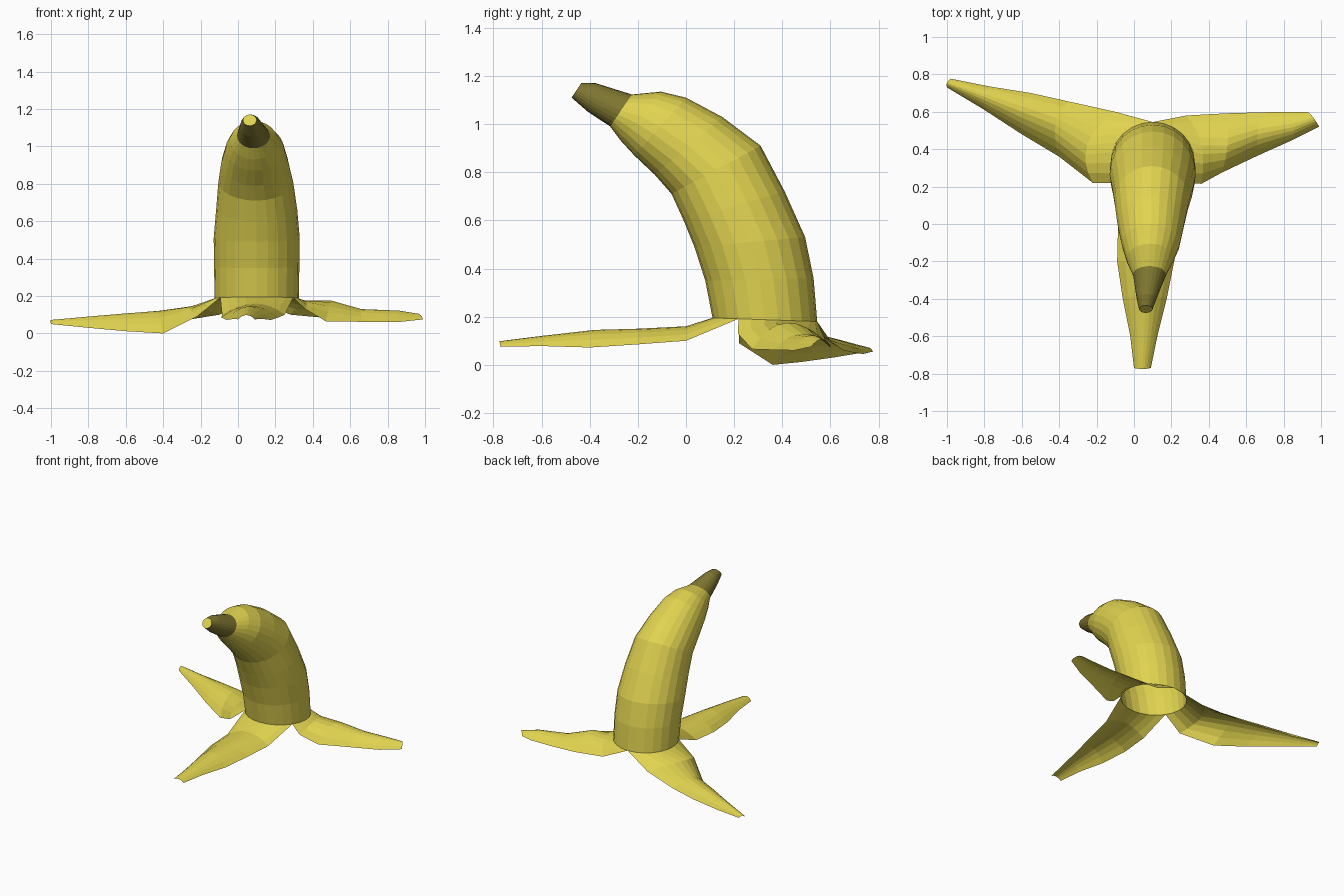
import bpy
from math import sin, cos, radians
from mathutils import Vector

SIDES = 24


def material(name, color):
    m = bpy.data.materials.new(name)
    m.diffuse_color = color
    return m


yellow = material("yellow_peel", (0.75, 0.65, 0.08, 1))
brown = material("olive_stem", (0.21, 0.18, 0.03, 1))


def make(name, verts, faces, mat):
    me = bpy.data.meshes.new(name)
    me.from_pydata(verts, [], faces)
    me.materials.append(mat)
    ob = bpy.data.objects.new(name, me)
    bpy.context.collection.objects.link(ob)
    return ob


def ring_point(sec, deg):
    """Section = back y, z, front y, z, half width, centre x."""
    yo, zo, yi, zi, w, cx = sec
    c, s = cos(radians(deg)), sin(radians(deg))
    return Vector((cx + w * s,
                   (yo + yi) / 2 + (yo - yi) / 2 * c,
                   (zo + zi) / 2 + (zo - zi) / 2 * c))


def tube(name, secs, mat):
    verts = [ring_point(s, 360 * j / SIDES) for s in secs for j in range(SIDES)]
    faces = []
    for i in range(len(secs) - 1):
        for j in range(SIDES):
            k = (j + 1) % SIDES
            a, b = i * SIDES, (i + 1) * SIDES
            faces.append((a + j, b + j, b + k, a + k))
    return make(name, verts, faces, mat)


# Curved hollow body, open at the bottom
body = [
    (0.545, 0.18, 0.11, 0.195, 0.225, 0.10),
    (0.53, 0.36, 0.08, 0.35, 0.228, 0.10),
    (0.495, 0.53, 0.035, 0.49, 0.23, 0.10),
    (0.41, 0.72, -0.01, 0.60, 0.217, 0.10),
    (0.31, 0.91, -0.06, 0.71, 0.20, 0.095),
    (0.15, 1.03, -0.13, 0.79, 0.18, 0.09),
    (0.0, 1.11, -0.215, 0.87, 0.155, 0.09),
    (-0.105, 1.135, -0.27, 0.93, 0.125, 0.085),
    (-0.225, 1.123, -0.315, 0.99, 0.088, 0.083),
]
tube("banana_body", body, yellow)

# Dark stem and its pale cut end
stem = [body[-1],
        (-0.375, 1.17, -0.41, 1.053, 0.055, 0.068),
        (-0.435, 1.17, -0.475, 1.11, 0.036, 0.063)]
tube("stem", stem, brown)
make("stem_cut_end", [ring_point(stem[-1], 360 * j / SIDES) for j in range(SIDES)],
     [tuple(reversed(range(SIDES)))], yellow)


def peel(name, start, rows):
    """Arched strip growing from a third of the body rim; rows = edge, crest, edge."""
    n = SIDES // 3
    verts = [ring_point(body[0], start + 120 * j / n) for j in range(n + 1)]
    for e0, crest, e1 in rows:
        e0, crest, e1 = Vector(e0), Vector(crest), Vector(e1)
        ctrl = 2 * crest - (e0 + e1) / 2
        for j in range(n + 1):
            t = j / n
            verts.append(e0 * (1 - t) ** 2 + ctrl * 2 * t * (1 - t) + e1 * t * t)
    w = n + 1
    faces = [(i * w + j, i * w + j + 1, (i + 1) * w + j + 1, (i + 1) * w + j)
             for i in range(len(rows)) for j in range(n)]
    ob = make(name, verts, faces, yellow)
    if sum(p.normal.z for p in ob.data.polygons) < 0:
        ob.data.flip_normals()


# Three peel flaps spread on the ground
peel("right_peel", 0, [
    ((0.28, 0.58, 0.10), (0.36, 0.42, 0.175), (0.36, 0.215, 0.13)),
    ((0.50, 0.592, 0.08), (0.50, 0.42, 0.175), (0.47, 0.275, 0.065)),
    ((0.68, 0.597, 0.075), (0.66, 0.48, 0.13), (0.66, 0.365, 0.062)),
    ((0.86, 0.60, 0.075), (0.86, 0.52, 0.122), (0.85, 0.45, 0.06)),
    ((0.935, 0.597, 0.085), (0.965, 0.56, 0.105), (0.99, 0.52, 0.075)),
])
peel("front_peel", 120, [
    ((0.25, 0.0, 0.10), (0.09, 0.0, 0.16), (-0.085, 0.0, 0.10)),
    ((0.215, -0.2, 0.085), (0.07, -0.2, 0.15), (-0.09, -0.2, 0.085)),
    ((0.175, -0.4, 0.072), (0.06, -0.38, 0.145), (-0.06, -0.4, 0.072)),
    ((0.125, -0.6, 0.078), (0.055, -0.6, 0.12), (-0.02, -0.6, 0.078)),
    ((0.09, -0.77, 0.075), (0.045, -0.775, 0.098), (0.0, -0.77, 0.075)),
])
peel("left_peel", 240, [
    ((-0.22, 0.22, 0.09), (-0.25, 0.42, 0.145), (-0.10, 0.60, 0.10)),
    ((-0.40, 0.36, 0.0), (-0.42, 0.53, 0.12), (-0.35, 0.655, 0.06)),
    ((-0.60, 0.48, 0.012), (-0.60, 0.60, 0.107), (-0.55, 0.70, 0.05)),
    ((-0.80, 0.61, 0.03), (-0.80, 0.68, 0.09), (-0.77, 0.735, 0.045)),
    ((-1.0, 0.73, 0.05), (-1.0, 0.755, 0.072), (-0.98, 0.777, 0.055)),
])
